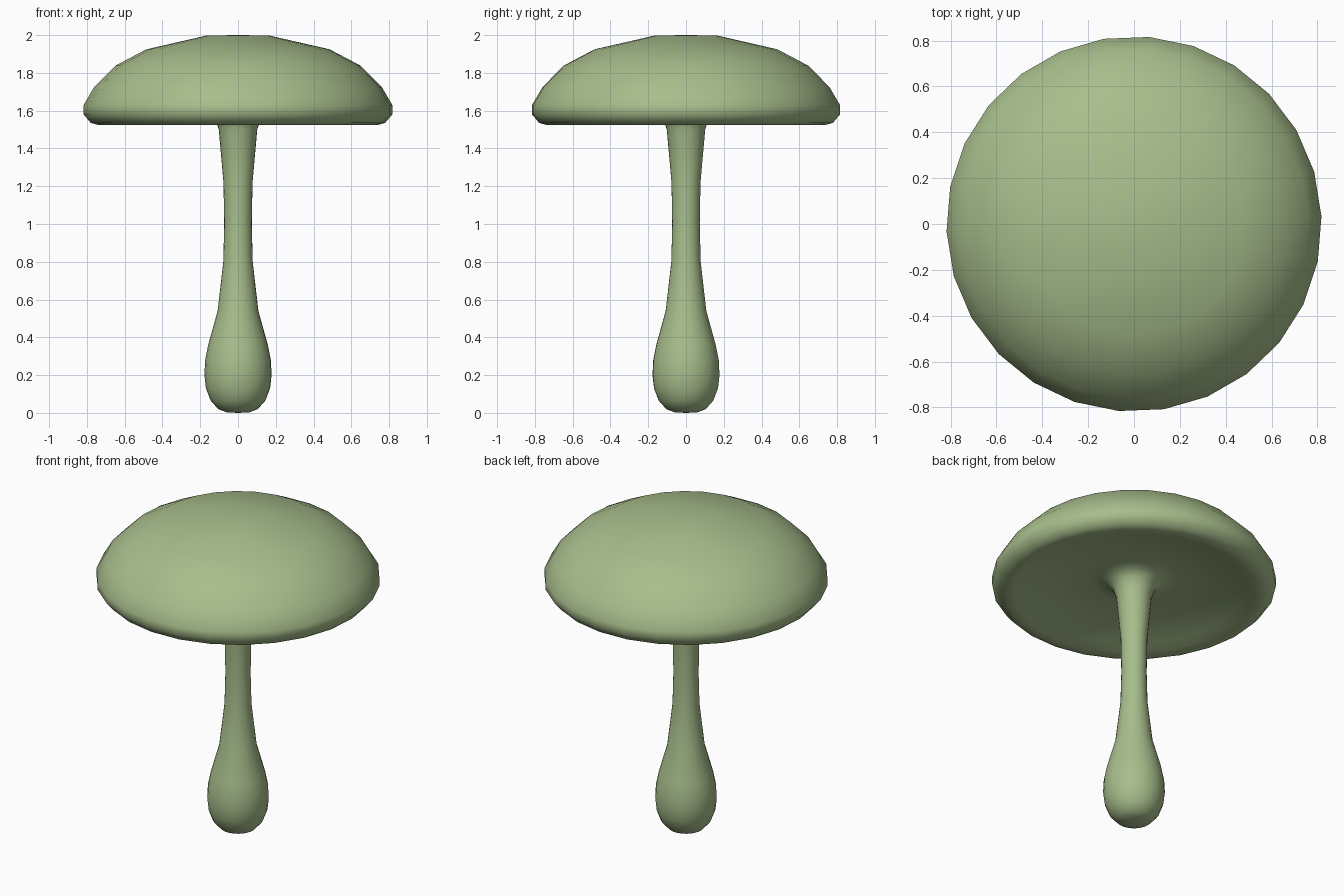
import bpy, bmesh, math

if "Cube" in bpy.data.objects:
    bpy.data.objects.remove(bpy.data.objects["Cube"])

SIDES = 26
PHASE = math.radians(2.3)

# Half profiles (radius, height), from the foot up to the crown
STEM = [(0.06, 0.003), (0.105, 0.02), (0.145, 0.065), (0.17, 0.13), (0.178, 0.2),
        (0.174, 0.28), (0.158, 0.36), (0.108, 0.54), (0.078, 0.8), (0.073, 1.0),
        (0.077, 1.22), (0.102, 1.5), (0.125, 1.565), (0.17, 1.6)]
GILLS = [(0.25, 1.61), (0.45, 1.59), (0.63, 1.55), (0.7, 1.527)]
CAP = [(0.735, 1.523), (0.78, 1.535), (0.818, 1.58), (0.818, 1.63), (0.762, 1.725),
       (0.65, 1.838), (0.485, 1.925), (0.165, 1.998)]


def lathe(name, profile, z_bottom, z_top, mat):
    """Spin a profile round z and close both ends with a fan."""
    bm = bmesh.new()
    rings = []
    for r, z in profile:
        rings.append([bm.verts.new((r * math.cos(PHASE + math.tau * i / SIDES),
                                    r * math.sin(PHASE + math.tau * i / SIDES), z))
                      for i in range(SIDES)])
    low, high = bm.verts.new((0, 0, z_bottom)), bm.verts.new((0, 0, z_top))
    for i in range(SIDES):
        j = (i + 1) % SIDES
        for a, b in zip(rings, rings[1:]):
            bm.faces.new((a[i], a[j], b[j], b[i]))
        bm.faces.new((low, rings[0][j], rings[0][i]))
        bm.faces.new((high, rings[-1][i], rings[-1][j]))
    for f in bm.faces:
        f.smooth = True
    bmesh.ops.recalc_face_normals(bm, faces=bm.faces)
    mesh = bpy.data.meshes.new(name)
    bm.to_mesh(mesh)
    bm.free()
    mesh.materials.append(mat)
    obj = bpy.data.objects.new(name, mesh)
    bpy.context.collection.objects.link(obj)
    return obj


green = bpy.data.materials.new("sage green")
green.diffuse_color = (0.39, 0.515, 0.262, 1)
green.use_nodes = True
green.node_tree.nodes["Principled BSDF"].inputs["Base Color"].default_value = green.diffuse_color

# Stem, hollow underside and cap are one continuous smooth skin
lathe("mushroom_stem_and_cap", STEM + GILLS + CAP, 0.0, 2.0, green)
